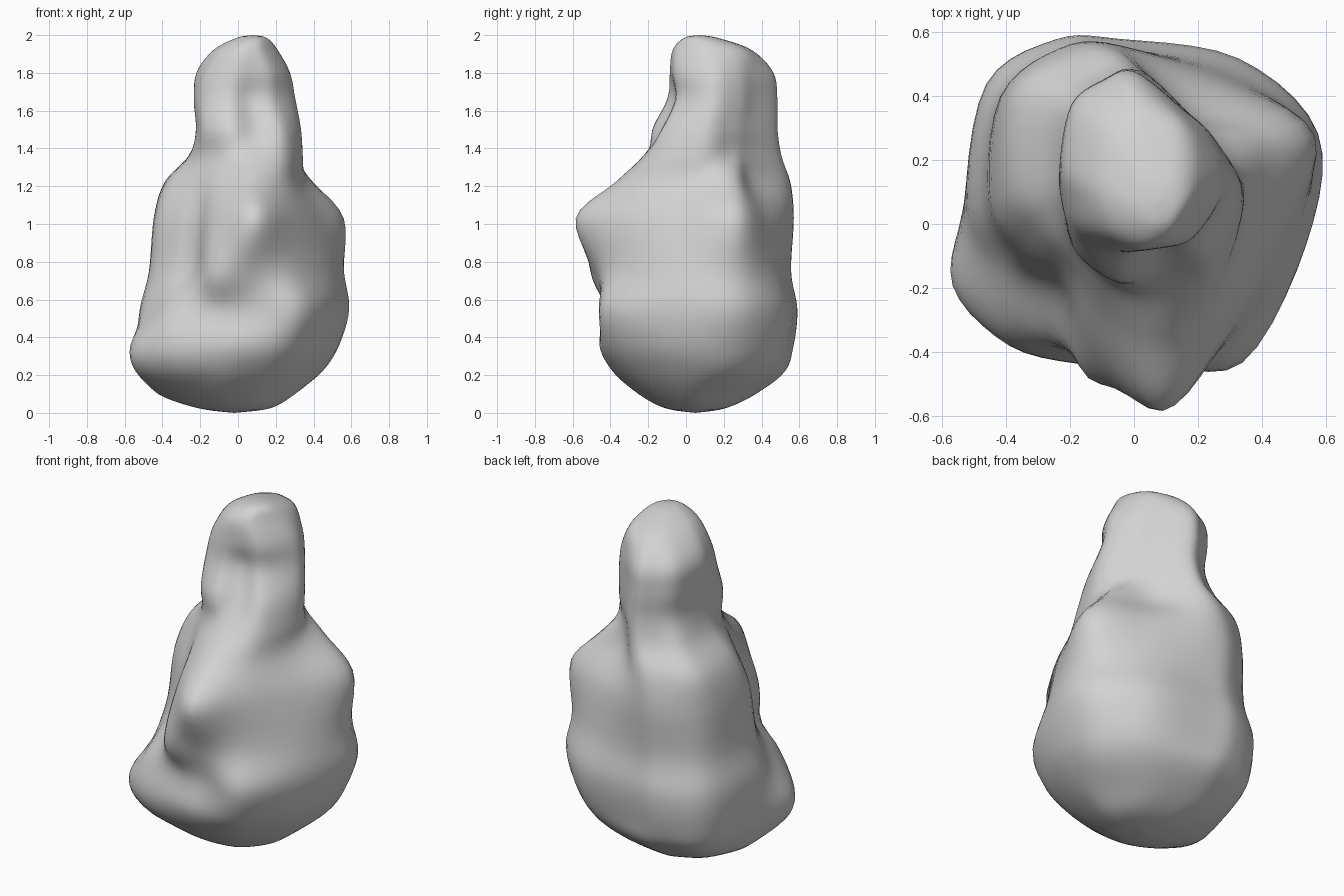
import bpy
import bmesh
from math import cos, sin, radians
from mathutils import Vector

cube = bpy.data.objects.get("Cube")
if cube:
    bpy.data.objects.remove(cube, do_unlink=True)

STEPS = 5  # spline steps between neighbouring control points

# Spine of the lump: one centre for each level of the vertical profiles
SPINE = [(0, 0.05, 0.22), (0, 0.05, 0.36), (0, 0.05, 0.55), (0, 0.05, 0.75),
         (0, 0.05, 1.03), (0, 0.1, 1.22), (0.03, 0.15, 1.36), (0.05, 0.16, 1.5),
         (0.03, 0.19, 1.66), (0.03, 0.18, 1.8)]

# Vertical profiles: direction in degrees, then distance from the spine
# at each level in hundredths, from the base up to the head
PROFILES = {
    "shoulder": (22, [47, 56, 62, 59, 60, 42, 25, 23, 23, 22]),
    "back_right_valley": (55, [46, 54, 57, 52, 47, 31, 23, 22, 21, 21]),
    "back": (95, [47, 51, 53, 50, 51, 44, 35, 32, 29, 28]),
    "rear_ridge": (115, [50, 56, 58, 54, 55, 47, 35, 32, 29, 28]),
    "rear_hump": (140, [54, 59, 60, 55, 54, 48, 36, 31, 29, 28]),
    "side": (178, [50, 53, 52, 47, 44, 38, 29, 27, 26, 25]),
    "foot": (203, [58, 61, 49, 41, 36, 32, 29, 29, 28, 25]),
    "front_groove": (228, [52, 58, 52, 37, 32, 30, 31, 34, 31, 27]),
    "slanted_ridge": (255, [45, 51, 48, 55, 46, 37, 35, 35, 30, 27]),
    "beak": (278, [43, 51, 49, 54, 64, 48, 38, 29, 25, 26]),
    "front_corner": (305, [42, 53, 59, 52, 49, 43, 39, 33, 28, 27]),
    "flank": (348, [42, 51, 55, 52, 45, 36, 32, 29, 28, 25]),
}

# Rounded ends: centre and half widths of ovals
BASE_OVALS = [((-0.02, 0.05, 0.025), 0.19, 0.16), ((-0.06, 0.06, 0.1), 0.36, 0.31)]
CROWN_OVALS = [((0.04, 0.14, 1.92), 0.17, 0.21), ((0.072, 0.08, 1.985), 0.08, 0.09)]
BASE_POLE = Vector((-0.02, 0.05, 0))
CROWN_POLE = Vector((0.08, 0.07, 2))


def blend(a, b, c, d, t):
    """Smooth curve from b to c, with a and d as neighbours."""
    return 0.5 * (2 * b + (c - a) * t + (2 * a - 5 * b + 4 * c - d) * t ** 2
                  + (3 * b - a - 3 * c + d) * t ** 3)


def closed_curve(points):
    n = len(points)
    return [blend(points[i - 1], points[i], points[(i + 1) % n], points[(i + 2) % n], s / STEPS)
            for i in range(n) for s in range(STEPS)]


def open_curve(points):
    padded = [points[0]] + points + [points[-1]]
    curve = [blend(*padded[i:i + 4], s / STEPS)
             for i in range(len(points) - 1) for s in range(STEPS)]
    return curve + [points[-1]]


def ring(centre, widths):
    """Control points around one centre, one for each profile direction."""
    angles = [radians(angle) for angle, _ in PROFILES.values()]
    return [Vector(centre) + Vector((w * cos(a), h * sin(a), 0))
            for a, (w, h) in zip(angles, widths)]


def oval(centre, w, h):
    return ring(centre, [(w, h)] * len(PROFILES))


# Cross-sections from base to crown
sections = [oval(*o) for o in BASE_OVALS]
for level, centre in enumerate(SPINE):
    reach = [radii[level] / 100 for _, radii in PROFILES.values()]
    sections.append(ring(centre, zip(reach, reach)))
sections += [oval(*o) for o in CROWN_OVALS]

# Smooth curves around each section, then up the body
rounded = [closed_curve(section) for section in sections]
columns = [open_curve([BASE_POLE, *column, CROWN_POLE]) for column in zip(*rounded)]

# Skin
bm = bmesh.new()
base = bm.verts.new(BASE_POLE)
crown = bm.verts.new(CROWN_POLE)
grid = [[base] + [bm.verts.new(p) for p in column[1:-1]] + [crown] for column in columns]
for i, right in enumerate(grid):
    left = grid[i - 1]
    bm.faces.new((base, right[1], left[1]))
    bm.faces.new((crown, left[-2], right[-2]))
    for j in range(1, len(right) - 2):
        bm.faces.new((left[j], right[j], right[j + 1], left[j + 1]))
bmesh.ops.recalc_face_normals(bm, faces=bm.faces[:])
for face in bm.faces:
    face.smooth = True
mesh = bpy.data.meshes.new("body")
bm.to_mesh(mesh)
bm.free()
body = bpy.data.objects.new("body", mesh)
bpy.context.collection.objects.link(body)

# Plain grey surface
grey = bpy.data.materials.new("plain_grey")
grey.use_nodes = True
colour = (0.65, 0.65, 0.65, 1.0)
grey.diffuse_color = colour
grey.node_tree.nodes["Principled BSDF"].inputs["Base Color"].default_value = colour
mesh.materials.append(grey)
